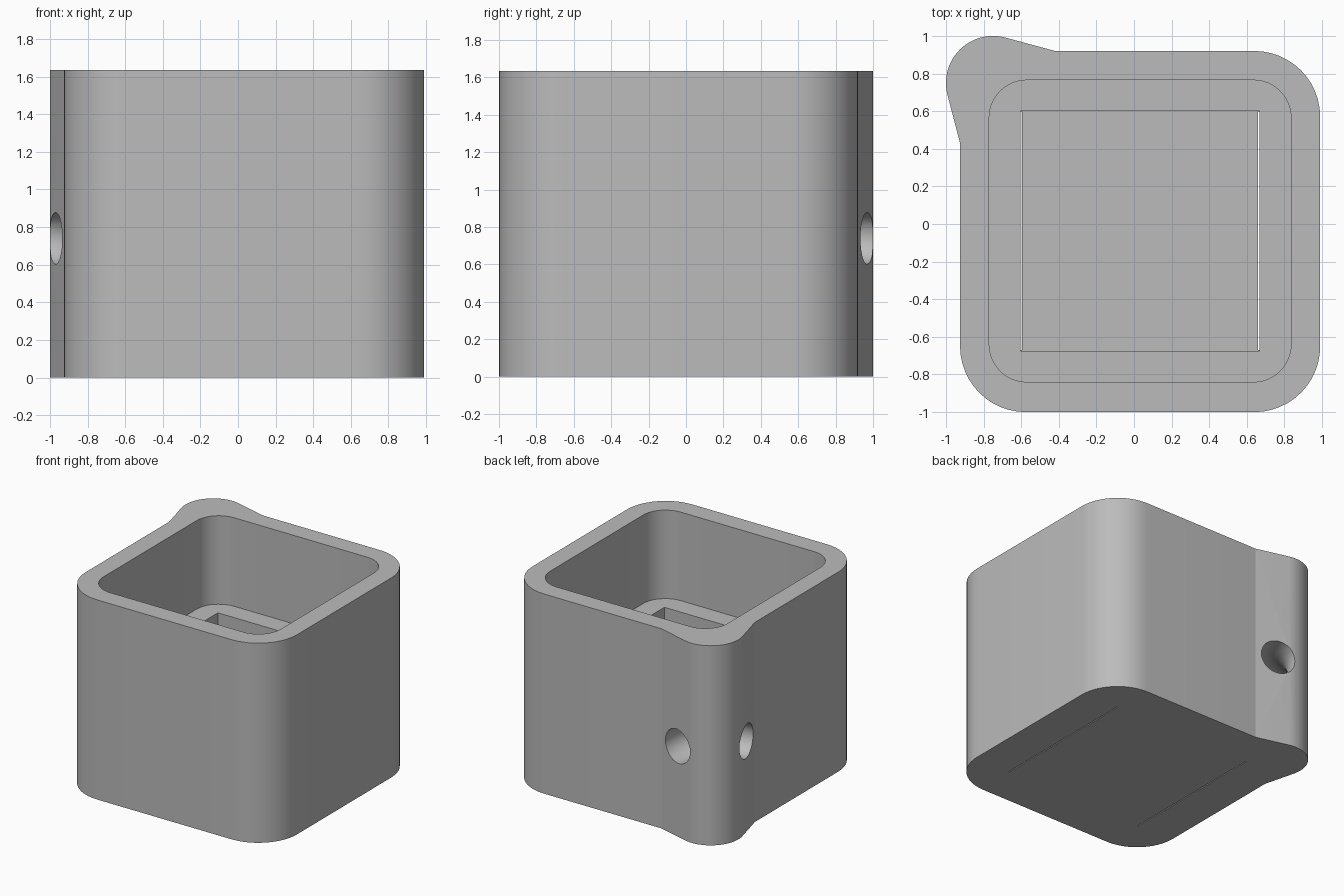
import bpy, bmesh
from math import radians, sin, cos

cube = bpy.data.objects.get("Cube")
if cube:
    bpy.data.objects.remove(cube, do_unlink=True)

HEIGHT, LEDGE, FLOOR = 1.635, 0.91, 0.15

grey = bpy.data.materials.new("light_grey")
grey.use_nodes = True
grey.diffuse_color = (0.5, 0.5, 0.5, 1)
grey.node_tree.nodes["Principled BSDF"].inputs["Base Color"].default_value = (0.5, 0.5, 0.5, 1)


def arc(cx, cy, r, start, end, n=12):
    angles = [radians(start + (end - start) * i / n) for i in range(n + 1)]
    return [(cx + r * cos(a), cy + r * sin(a)) for a in angles]


def rounded_rect(x0, x1, y0, y1, r):
    return (arc(x1 - r, y1 - r, r, 0, 90) + arc(x0 + r, y1 - r, r, 90, 180)
            + arc(x0 + r, y0 + r, r, 180, 270) + arc(x1 - r, y0 + r, r, 270, 360))


def rect(x0, x1, y0, y1):
    return [(x0, y0), (x1, y0), (x1, y1), (x0, y1)]


def prism(name, outline, z0, z1):
    bm = bmesh.new()
    base = bm.faces.new([bm.verts.new((x, y, z0)) for x, y in outline])
    top = bmesh.ops.extrude_face_region(bm, geom=[base])["geom"]
    verts = [v for v in top if isinstance(v, bmesh.types.BMVert)]
    bmesh.ops.translate(bm, vec=(0, 0, z1 - z0), verts=verts)
    bmesh.ops.recalc_face_normals(bm, faces=bm.faces)
    mesh = bpy.data.meshes.new(name)
    bm.to_mesh(mesh)
    bm.free()
    obj = bpy.data.objects.new(name, mesh)
    bpy.context.scene.collection.objects.link(obj)
    mesh.materials.append(grey)
    return obj


# Body outline: three rounded corners and one bulging lobe
x0, x1, y0, y1, r = -0.925, 0.99, -1.0, 0.92, 0.35
outline = (arc(x1 - r, y1 - r, r, 0, 90)
           + [(-0.42, y1)] + arc(-0.75, 0.75, 0.25, 75, 195, 20) + [(x0, 0.43)]
           + arc(x0 + r, y0 + r, r, 180, 270) + arc(x1 - r, y0 + r, r, 270, 360))
body = prism("box_body", outline, 0, HEIGHT)

# Upper cavity, lower square pocket and the two thin slits in the floor
cutters = [
    prism("cavity_cutter", rounded_rect(-0.77, 0.835, -0.84, 0.765, 0.2), LEDGE, HEIGHT + 0.2),
    prism("pocket_cutter", rect(-0.604, 0.668, -0.675, 0.602), FLOOR, LEDGE + 0.1),
    prism("left_slit_cutter", rect(0.66, 0.668, -0.67, 0.597), -0.1, FLOOR + 0.1),
    prism("right_slit_cutter", rect(-0.604, -0.596, -0.67, 0.597), -0.1, FLOOR + 0.1),
]

# Curved tunnel through the lobe
bpy.ops.mesh.primitive_torus_add(location=(-1, 1, 0.74), major_radius=0.4, minor_radius=0.138,
                                 major_segments=64, minor_segments=32)
tunnel = bpy.context.object
tunnel.name = "tunnel_cutter"
tunnel.data.materials.append(grey)
cutters.append(tunnel)

for cutter in cutters:
    cutter.hide_render = True
    mod = body.modifiers.new(cutter.name, "BOOLEAN")
    mod.operation = "DIFFERENCE"
    mod.solver = "EXACT"
    mod.object = cutter

# Bake the cuts and drop the cutters
graph = bpy.context.evaluated_depsgraph_get()
cut_mesh = bpy.data.meshes.new_from_object(body.evaluated_get(graph))
body.modifiers.clear()
body.data = cut_mesh
for cutter in cutters:
    bpy.data.objects.remove(cutter, do_unlink=True)

# Soften the curved walls, keeping the rims sharp
bpy.ops.object.select_all(action="DESELECT")
body.select_set(True)
bpy.context.view_layer.objects.active = body
bpy.ops.object.shade_smooth_by_angle(angle=radians(12))
